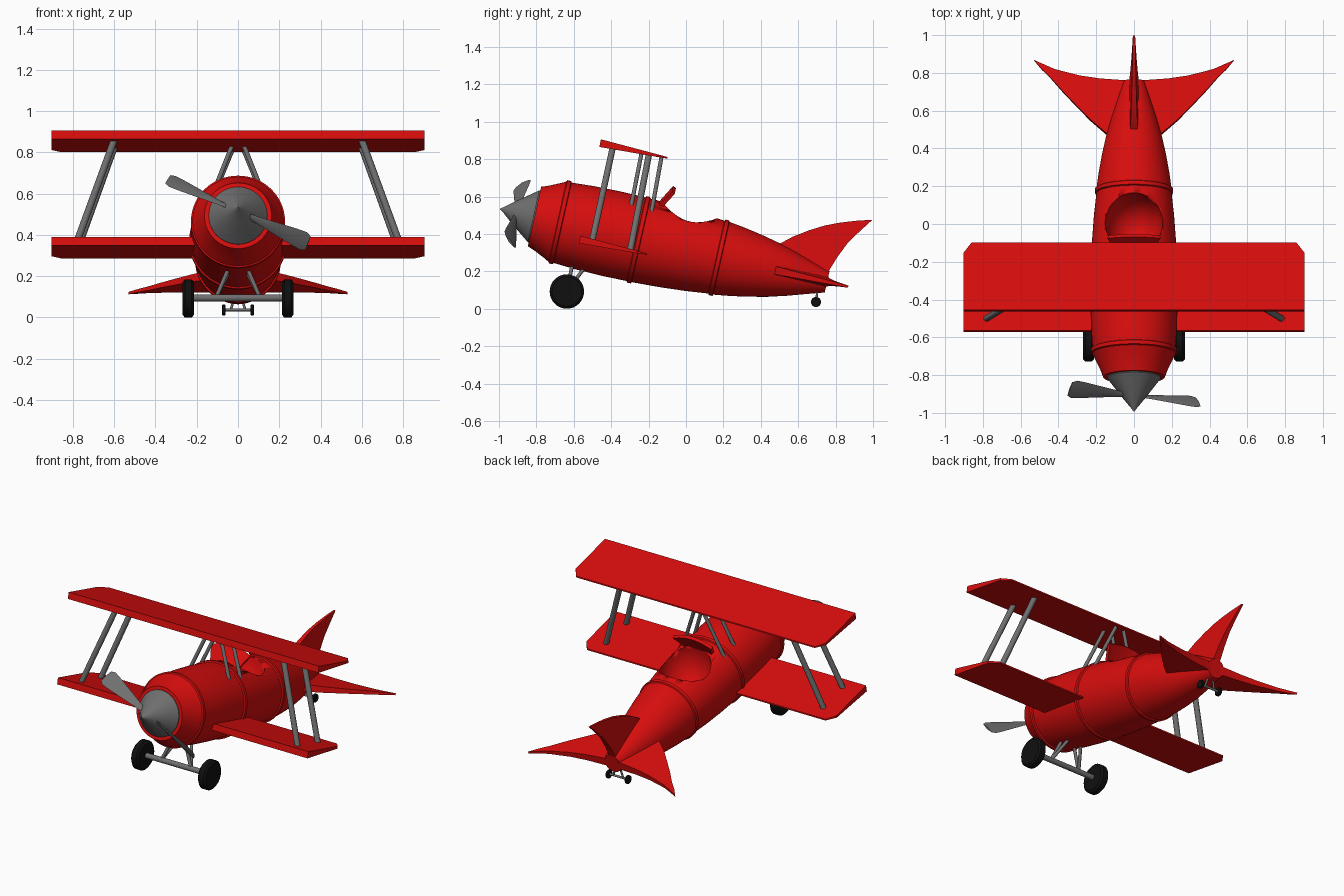
import bpy, bmesh, math
from mathutils import Vector

if "Cube" in bpy.data.objects:
    bpy.data.objects.remove(bpy.data.objects["Cube"])

def material(name, rgb):
    m = bpy.data.materials.new(name)
    m.diffuse_color = (*rgb, 1)
    m.use_nodes = True
    m.node_tree.nodes["Principled BSDF"].inputs["Base Color"].default_value = m.diffuse_color
    return m

RED = material("red paint", (0.69, 0.004, 0.004))
GREY = material("grey metal", (0.16, 0.16, 0.16))
BLACK = material("black rubber", (0.005, 0.005, 0.005))

# The fuselage axis slopes down to the tail: s runs along it, h is above it
TILT = math.atan(0.2235)
AX = Vector((0, math.cos(TILT), -math.sin(TILT)))
UP = Vector((0, math.sin(TILT), math.cos(TILT)))
ORIGIN = Vector((0, 0, 0.312))

def loc(x, s, h):
    return ORIGIN + Vector((x, 0, 0)) + AX * s + UP * h

def build(name, verts, faces, mat, angle=35):
    bm = bmesh.new()
    vs = [bm.verts.new(v) for v in verts]
    for f in faces:
        bm.faces.new([vs[i] for i in f])
    bmesh.ops.recalc_face_normals(bm, faces=bm.faces)
    me = bpy.data.meshes.new(name)
    bm.to_mesh(me)
    bm.free()
    me.materials.append(mat)
    ob = bpy.data.objects.new(name, me)
    bpy.context.collection.objects.link(ob)
    bpy.ops.object.select_all(action='DESELECT')
    ob.select_set(True)
    bpy.context.view_layer.objects.active = ob
    bpy.ops.object.shade_smooth_by_angle(angle=math.radians(angle))
    return ob

def loft(name, rings, mat, angle=35):
    """Skin equal-length closed rings and cap both ends."""
    n = len(rings[0])
    verts = [v for r in rings for v in r]
    faces = [(a * n + i, a * n + (i + 1) % n, (a + 1) * n + (i + 1) % n, (a + 1) * n + i)
             for a in range(len(rings) - 1) for i in range(n)]
    faces += [tuple(range(n)), tuple(range(len(verts) - n, len(verts)))]
    return build(name, verts, faces, mat, angle)

def lathe(name, profile, mat, point, n=48):
    """Revolve (position, radius) pairs; point(a, b, c) maps axis and two radials."""
    rings = [[point(s, r * math.cos(2 * math.pi * i / n), r * math.sin(2 * math.pi * i / n))
              for i in range(n)] for s, r in profile]
    return loft(name, rings, mat)

def along_body(s, b, c):
    return loc(b, s, c)

def rod(name, a, b, r, mat=GREY):
    a, b = Vector(a), Vector(b)
    q = (b - a).to_track_quat('Z', 'Y')
    return lathe(name, [(0, r), ((b - a).length, r)], mat,
                 lambda s, u, v: a + q @ Vector((u, v, s)), 16)

def wheel(name, x, y, z, r, w):
    prof = [(-w / 2, r * .5), (-w / 2, r * .86), (-w * .3, r), (w * .3, r), (w / 2, r * .86), (w / 2, r * .5)]
    lathe(name, prof, BLACK, lambda s, u, v: Vector((x + s, y + u, z + v)), 32)

# Fuselage with raised bands
def band(s, r):
    return [(s - .014, r), (s - .01, r + .008), (s + .01, r + .008), (s + .014, r)]

profile = ([(-.83, .14), (-.83, .163), (-.79, .178), (-.73, .206)] + band(-.69, .22)
           + [(-.55, .228), (-.4, .231)] + band(-.26, .229)
           + [(-.1, .223), (.05, .212)] + band(.18, .199)
           + [(.28, .187), (.38, .169), (.48, .147), (.58, .119), (.68, .087), (.773, .058)])
body = lathe("fuselage", profile, RED, along_body, 64)

# Cockpit hollow cut out of the fuselage
m = 16
cutter = lathe("cockpit_cutter",
               [(-math.cos(math.pi * (i + .2) / (m + .4)), math.sin(math.pi * (i + .2) / (m + .4)))
                for i in range(m + 1)], RED,
               lambda a, b, c: loc(.155 * b, -.03 + .155 * c, .19 + .2 * a), 40)
mod = body.modifiers.new("cockpit", 'BOOLEAN')
mod.operation = 'DIFFERENCE'
mod.solver = 'EXACT'
mod.object = cutter
bpy.ops.object.select_all(action='DESELECT')
bpy.context.view_layer.objects.active = body
body.select_set(True)
bpy.ops.object.modifier_apply(modifier="cockpit")
bpy.data.objects.remove(cutter)

# Curved windshield leaning back
rings = []
for i in range(13):
    a = math.radians(-26 + 52 * i / 12)
    rings.append([loc(r * math.sin(a), s, r * math.cos(a))
                  for s, r in [(-.21, .2), (-.142, .322), (-.125, .312), (-.185, .195)]])
loft("windshield", rings, RED)

# Spinner and two pitched propeller blades
lathe("spinner", [(-.81, .142), (-.835, .142), (-.88, .108), (-.95, .055), (-1.0, .014), (-1.018, .002)],
      GREY, along_body)
hub = loc(0, -.93, 0)
t = math.radians(25)
for k, name in ((1, "left_blade"), (-1, "right_blade")):
    radial = k * (Vector((-math.cos(t), 0, 0)) + UP * math.sin(t))
    across = k * (Vector((math.sin(t), 0, 0)) + UP * math.cos(t))
    chord, thick = (across + AX).normalized(), (across - AX).normalized()
    rings = [[hub + radial * r + chord * w * u + thick * v * .007
              for u, v in ((-.5, 0), (0, 1), (.5, 0), (0, -1))]
             for r, w in ((.02, .025), (.1, .04), (.2, .07), (.3, .1), (.35, .11), (.375, .085))]
    loft(name, rings, GREY)

# Wings: wedge section, rear corners clipped
def wing(name, dy, dz):
    rings = []
    for x, cut in ((-.903, .055), (-.86, 0), (.86, 0), (.903, .055)):
        back = -.098 - cut
        rings.append([Vector((x, y + dy, z + dz)) for y, z in
                      ((-.455, .906), (back, .811 + cut * .266),
                       (back, .802 + cut * .173), (-.463, .865))])
    loft(name, rings, RED, 20)

wing("upper_wing", 0, 0)
wing("lower_wing", -.11, -.515)

# Tail surfaces: swept outlines that thin toward the tip
def tail(name, lead, trail, point):
    tip = lead[-1][0]
    fs = []
    for side in (1, -1):
        fs.append([point(a, s, side * (.028 - .022 * min(1, a / tip))) for a, s in lead + trail])
    loft(name, fs, RED)

tail("fin", [(0, .36), (.136, .472), (.195, .54), (.249, .62), (.291, .694), (.323, .768), (.352, .85), (.377, .937)],
     [(.30, .883), (.229, .836), (.14, .797), (.055, .768), (0, .76)],
     lambda a, s, w: loc(w, s, a))
for k, name in ((1, "right_tailplane"), (-1, "left_tailplane")):
    tail(name, [(0, .46), (.148, .49), (.23, .562), (.31, .645), (.38, .72), (.44, .79), (.49, .84), (.53, .889)],
         [(.42, .838), (.286, .802), (.18, .785), (.07, .776), (0, .77)],
         lambda a, s, w, k=k: loc(k * a, s, w))

# Struts, legs and wheels on each side
for k, side in ((1, "right"), (-1, "left")):
    rod(side + "_front_wing_strut", (k * .60, -.392, .86), (k * .785, -.503, .355), .017)
    rod(side + "_rear_wing_strut", (k * .60, -.198, .825), (k * .785, -.298, .312), .017)
    rod(side + "_front_cabane_strut", (k * .03, -.238, .83), (k * .15, -.297, .53), .011)
    rod(side + "_rear_cabane_strut", (k * .03, -.132, .805), (k * .15, -.185, .515), .011)
    rod(side + "_front_leg", (k * .04, -.605, .25), (k * .108, -.637, .092), .01)
    rod(side + "_rear_leg", (k * .04, -.535, .23), (k * .108, -.637, .092), .01)
    wheel(side + "_wheel", k * .241, -.637, .092, .092, .056)
    rod(side + "_tail_leg", (k * .012, .705, .115), (k * .035, .695, .037), .006)
    wheel(side + "_tail_wheel", k * .069, .695, .036, .027, .018)
rod("wheel_axle", (-.23, -.637, .095), (.23, -.637, .095), .017)
rod("tail_axle", (-.07, .695, .037), (.07, .695, .037), .007)
